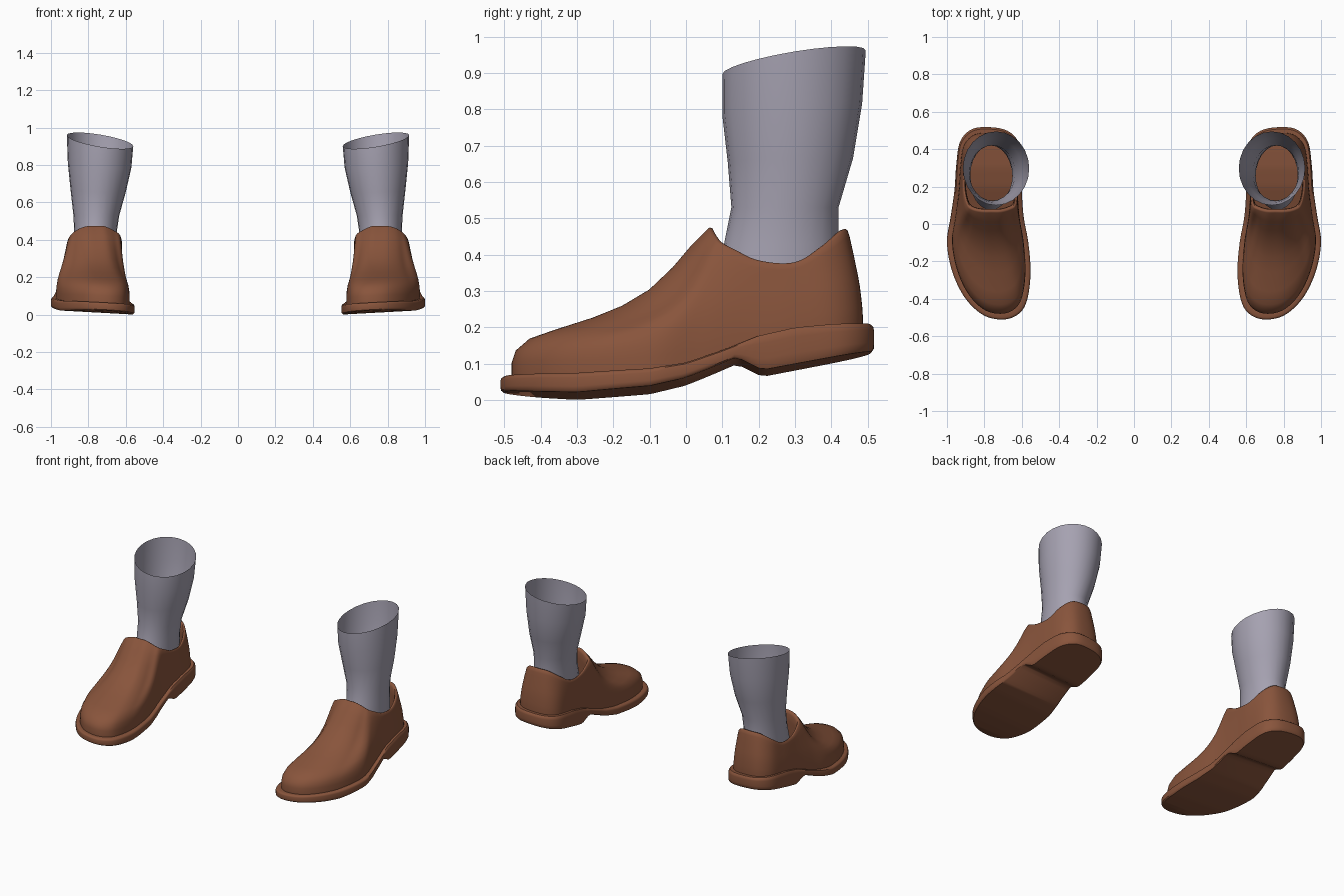
import bpy, bmesh, math
from mathutils import Vector

cube = bpy.data.objects.get("Cube")
if cube:
    bpy.data.objects.remove(cube)


def material(name, rgb):
    mat = bpy.data.materials.new(name)
    mat.use_nodes = True
    mat.diffuse_color = (*rgb, 1)
    mat.node_tree.nodes["Principled BSDF"].inputs["Base Color"].default_value = (*rgb, 1)
    return mat


brown = material("brown leather", (0.25, 0.09, 0.045))
grey = material("grey knit", (0.38, 0.36, 0.44))


def smooth_loop(points, steps):
    """Closed Catmull-Rom curve through the points."""
    count, result = len(points), []
    for i in range(count):
        a, b, c, d = (Vector(points[(i + k) % count]) for k in (-1, 0, 1, 2))
        for s in range(steps):
            t = s / steps
            result.append(b + 0.5 * t * (c - a + t * (2 * a - 5 * b + 4 * c - d
                                                      + t * (3 * (b - c) + d - a))))
    return result


def lookup(table, value):
    """Piecewise linear height along the foot."""
    for (a, za), (b, zb) in zip(table, table[1:]):
        if value <= b:
            t = max(0, (value - a) / (b - a))
            return za + t * (zb - za)
    return table[-1][1]


def loft(name, rings, mat, cap_first=False, cap_last=False, angle=40):
    """Skin a stack of closed rings and mirror the part to the other foot."""
    bm = bmesh.new()
    rows = [[bm.verts.new(p) for p in ring] for ring in rings]
    n = len(rows[0])
    for low, high in zip(rows, rows[1:]):
        for j in range(n):
            k = (j + 1) % n
            bm.faces.new((low[j], low[k], high[k], high[j]))
    caps = ([rows[0]] if cap_first else []) + ([rows[-1]] if cap_last else [])
    for row in caps:
        # Strips across the foot, so that the cap follows the outline's heights
        for j in range(n // 2):
            corners = [row[j], row[j + 1], row[n - j - 1], row[-j]]
            bm.faces.new(list(dict.fromkeys(corners)))
    bmesh.ops.recalc_face_normals(bm, faces=bm.faces)
    mesh = bpy.data.meshes.new(name)
    bm.to_mesh(mesh)
    bm.free()
    mesh.materials.append(mat)
    obj = bpy.data.objects.new(name, mesh)
    bpy.context.collection.objects.link(obj)
    bpy.ops.object.select_all(action="DESELECT")
    obj.select_set(True)
    bpy.context.view_layer.objects.active = obj
    bpy.ops.object.shade_smooth_by_angle(angle=math.radians(angle))
    obj.modifiers.new("other_foot", "MIRROR").use_mirror_merge = False
    return obj


# Outline of the sole, from the toe round the outer side, and the collar above it
outline = smooth_loop([
    (.69, -.51), (.80, -.49), (.90, -.40), (.97, -.26), (1, -.10), (.98, .04), (.96, .18),
    (.95, .32), (.93, .44), (.87, .505), (.78, .518), (.68, .50), (.62, .44), (.603, .32),
    (.60, .18), (.59, .04), (.565, -.10), (.553, -.26), (.57, -.40), (.61, -.475)], 6)
collar = smooth_loop([
    (.76, .06, .47), (.80, .06, .47), (.84, .065, .46), (.87, .075, .445), (.89, .09, .43),
    (.905, .13, .41), (.915, .2, .38), (.91, .3, .375), (.89, .38, .42), (.84, .43, .46),
    (.77, .445, .467), (.70, .43, .46), (.65, .38, .42), (.625, .3, .375), (.62, .2, .38),
    (.625, .13, .41), (.635, .09, .43), (.66, .075, .445), (.69, .065, .46), (.72, .06, .47)], 6)

SOLE_TOP = [(-.51, .068), (-.3, .065), (-.1, .075), (0, .092), (.1, .127), (.2, .167),
            (.3, .19), (.4, .2), (.52, .207)]
SOLE_BOTTOM = [(-.51, .025), (-.4, .017), (-.3, .012), (-.1, .027), (0, .05), (.07, .078),
               (.14, .108), (.21, .073), (.52, .132)]
FOOT_X = 0.775


def inset(p, scale):
    """Shrink an outline point by an even margin in x and y."""
    x_scale = 1 - (1 - scale) * 2
    return FOOT_X + (p.x - FOOT_X) * x_scale, p.y * scale


def sole_point(p, scale, fraction):
    x, y = inset(p, scale)
    low, high = lookup(SOLE_BOTTOM, y), lookup(SOLE_TOP, y)
    return Vector((x, y, low + (high - low) * fraction + 0.055 * (x - FOOT_X)))


# Sole with raised heel and rounded welt
sole_steps = [(.985, 0), (.998, .12), (1, .3), (1, .75), (.995, .9), (.98, 1), (.94, 1)]
loft("shoe_sole", [[sole_point(p, s, f) for p in outline] for s, f in sole_steps],
     brown, True, True)

# Upper: each step is (inward, upward) for the toe, then for the sides and heel
upper_steps = [
    (0, 0, 0, 0), (0, .1, 0, .1), (.02, .18, .04, .2), (.09, .26, .12, .32), (.22, .32, .2, .42),
    (.41, .4, .32, .53), (.56, .48, .45, .63), (.7, .59, .58, .73), (.82, .74, .72, .83),
    (.91, .88, .86, .93), (1, 1, 1, 1)]
upper_rings = []
for toe_in, toe_up, side_in, side_up in upper_steps:
    ring = []
    for p, c in zip(outline, collar):
        base = sole_point(p, .94, .95)
        w = min(1, max(0, (0.1 - base.y) / 0.4))
        w = w * w * (3 - 2 * w)
        inward = side_in + w * (toe_in - side_in)
        upward = side_up + w * (toe_up - side_up)
        point = base.lerp(c, inward)
        point.z = base.z + (c.z - base.z) * upward
        ring.append(point)
    upper_rings.append(ring)
# Rolled collar edge and lining
centre = Vector((.767, .25))
for inward, drop in ((.03, -.004), (.07, -.002), (.1, .015), (.11, .06), (.08, .2)):
    upper_rings.append([Vector((*c.xy.lerp(centre, inward), c.z - drop)) for c in collar])
loft("shoe_upper", upper_rings, brown, angle=60)

# Sock: height, tilt, then x and y extents of each ring
sock_steps = [
    (.3, 0, .65, .88, .075, .42), (.43, 0, .65, .875, .105, .42), (.53, 0, .635, .88, .125, .42),
    (.66, .2, .60, .895, .115, .46), (.8, .5, .57, .91, .1, .485), (.93, 1, .56, .915, .1, .495)]
SIDES = 24
sock_rings = []
for z, tilt, x0, x1, y0, y1 in sock_steps:
    ring = []
    for j in range(SIDES):
        a = math.tau * j / SIDES
        dx, dy = math.cos(a) * (x1 - x0) / 2, math.sin(a) * (y1 - y0) / 2
        ring.append(((x0 + x1) / 2 + dx, (y0 + y1) / 2 + dy, z + tilt * 0.165 * (dx + dy)))
    sock_rings.append(ring)
loft("sock", sock_rings, grey, angle=60)
